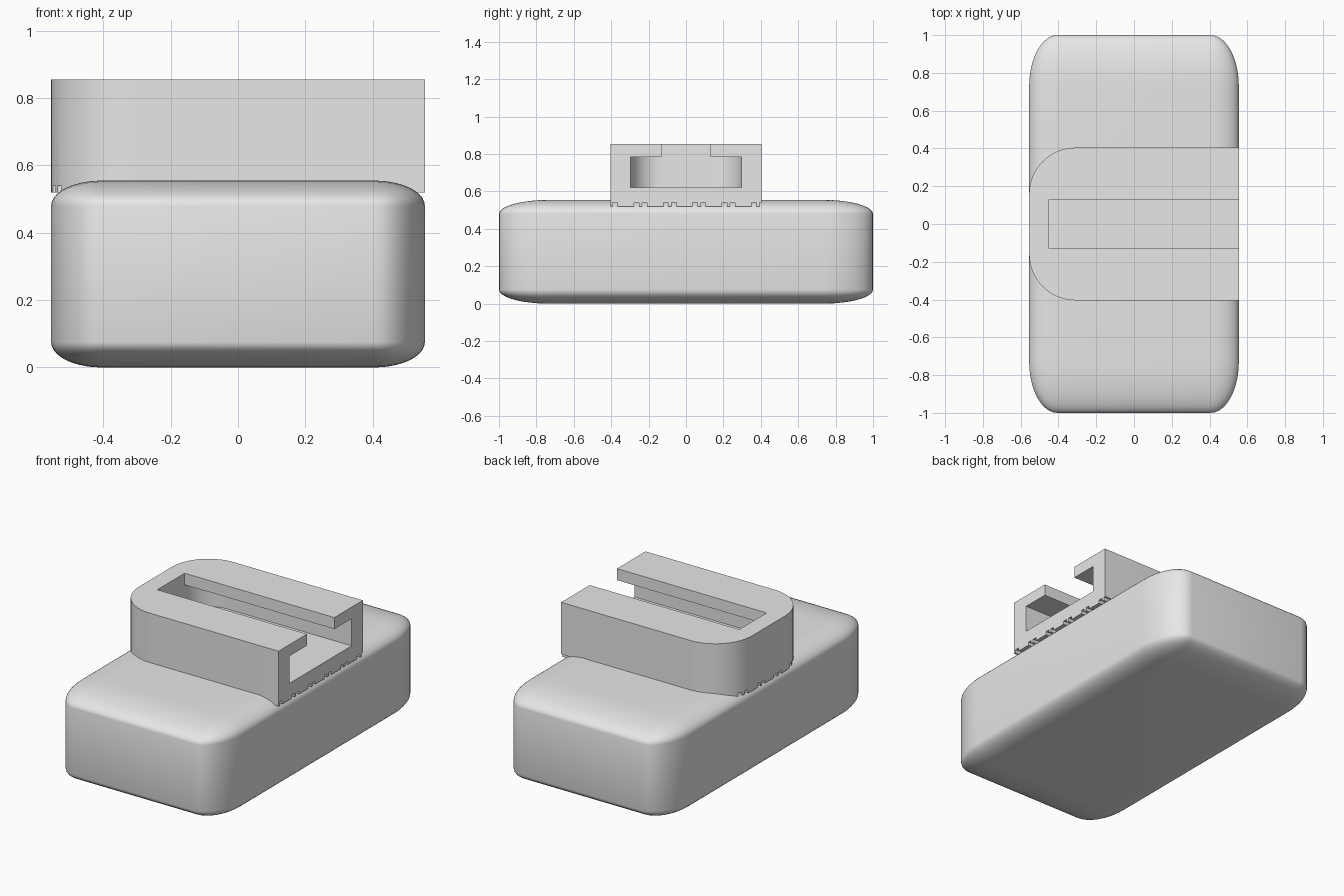
import bpy, bmesh, math

cube = bpy.data.objects.get("Cube")
if cube:
    bpy.data.objects.remove(cube, do_unlink=True)

grey = bpy.data.materials.new("plain grey")
grey.use_nodes = True
grey.diffuse_color = (0.8, 0.8, 0.8, 1)
grey.node_tree.nodes["Principled BSDF"].inputs["Base Color"].default_value = (0.8, 0.8, 0.8, 1)


def make_object(name, bm):
    bmesh.ops.recalc_face_normals(bm, faces=bm.faces)
    mesh = bpy.data.meshes.new(name)
    bm.to_mesh(mesh)
    bm.free()
    mesh.materials.append(grey)
    obj = bpy.data.objects.new(name, mesh)
    bpy.context.collection.objects.link(obj)
    return obj


def activate(obj):
    bpy.ops.object.select_all(action="DESELECT")
    obj.select_set(True)
    bpy.context.view_layer.objects.active = obj


def add_box(bm, x0, x1, y0, y1, z0, z1):
    verts = bmesh.ops.create_cube(bm, size=1)["verts"]
    for v in verts:
        v.co.x = x0 if v.co.x < 0 else x1
        v.co.y = y0 if v.co.y < 0 else y1
        v.co.z = z0 if v.co.z < 0 else z1


def add_round_end(bm, x0, x1, half, radius, z0, z1, steps=16):
    """Prism square at x1 and with two rounded corners at x0."""
    outline = [(x1, -half), (x1, half)]
    for side in (1, -1):
        arc = []
        for i in range(steps + 1):
            a = math.pi / 2 * i / steps
            arc.append((x0 + radius - radius * math.sin(a),
                        side * (half - radius + radius * math.cos(a))))
        outline += arc if side > 0 else arc[::-1]
    face = bm.faces.new([bm.verts.new((x, y, z0)) for x, y in outline])
    top = bmesh.ops.extrude_face_region(bm, geom=[face])["geom"]
    for v in top:
        if isinstance(v, bmesh.types.BMVert):
            v.co.z = z1


def cut(target, bm):
    cutter = make_object("cutter", bm)
    cutter.hide_render = True
    mod = target.modifiers.new("cut", "BOOLEAN")
    mod.operation = "DIFFERENCE"
    mod.solver = "EXACT"
    mod.object = cutter
    activate(target)
    bpy.ops.object.modifier_apply(modifier=mod.name)
    bpy.data.objects.remove(cutter, do_unlink=True)


# Pillow-edged base block: bevelled unit cube, then stretched
bm = bmesh.new()
bmesh.ops.create_cube(bm, size=1)
bmesh.ops.bevel(bm, geom=bm.edges[:], offset=0.135, segments=10,
                profile=0.5, affect="EDGES")
for v in bm.verts:
    v.co = (v.co.x * 1.11, v.co.y * 2, (v.co.z + 0.5) * 0.555)
base = make_object("base_block", bm)

# Rail holder with rounded closed end
bm = bmesh.new()
add_round_end(bm, -0.555, 0.555, 0.404, 0.245, 0.52, 0.855)
holder = make_object("rail_holder", bm)

# Wide inner channel
bm = bmesh.new()
add_round_end(bm, -0.45, 0.65, 0.297, 0.165, 0.62, 0.785)
cut(holder, bm)

# Narrow slot through the top
bm = bmesh.new()
add_box(bm, -0.45, 0.65, -0.131, 0.131, 0.7, 0.95)
cut(holder, bm)

# Paired grooves along the underside
bm = bmesh.new()
for k in range(6):
    for start in (-0.422, -0.379):
        y = start + 0.157 * k
        add_box(bm, -0.7, 0.7, y - 0.013, y + 0.013, 0.48, 0.54)
cut(holder, bm)

for obj in (base, holder):
    activate(obj)
    bpy.ops.object.shade_smooth_by_angle(angle=math.radians(30))
